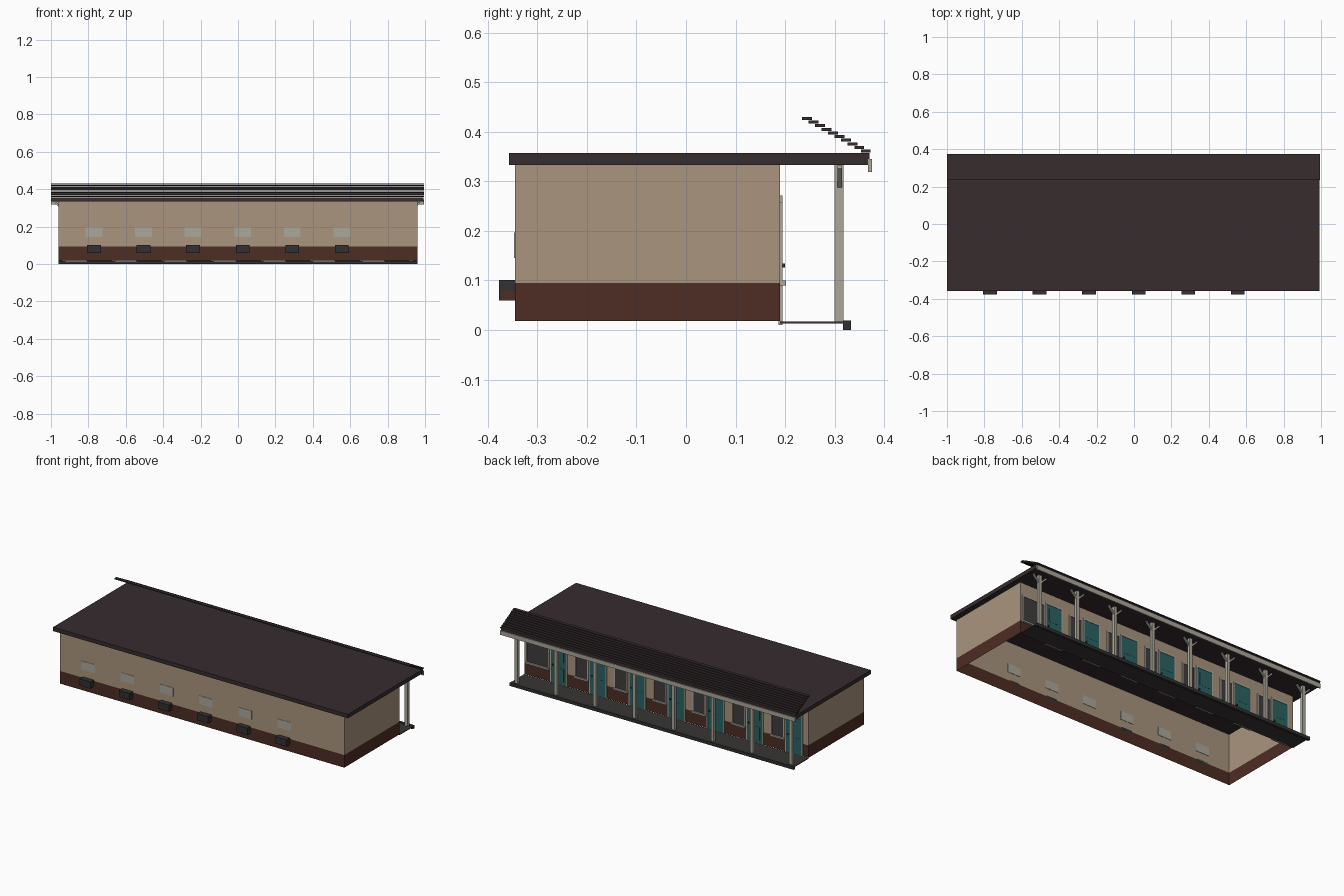
import bpy
import bmesh
import math

cube = bpy.data.objects.get("Cube")
if cube:
    bpy.data.objects.remove(cube, do_unlink=True)


def material(name, rgb):
    m = bpy.data.materials.new(name)
    m.use_nodes = True
    m.diffuse_color = (*rgb, 1)
    m.node_tree.nodes["Principled BSDF"].inputs["Base Color"].default_value = (*rgb, 1)
    return m


TAN = material("tan plaster", (0.40, 0.30, 0.21))
BRICK = material("brown brick", (0.075, 0.026, 0.017))
ROOF = material("dark brown roofing", (0.037, 0.025, 0.027))
TRIM = material("pale trim", (0.41, 0.39, 0.33))
TEAL = material("teal door paint", (0.024, 0.125, 0.125))
DARK = material("charcoal metal", (0.032, 0.030, 0.031))
GLASS = material("dark glass", (0.050, 0.045, 0.045))
PAVING = material("dark paving", (0.040, 0.034, 0.035))


def box(name, x, y, z, mat, open_ends=False, tilt=0):
    """Box from (low, high) ranges, optionally without top and bottom."""
    bm = bmesh.new()
    bmesh.ops.create_cube(bm, size=1)
    bmesh.ops.scale(bm, vec=(x[1] - x[0], y[1] - y[0], z[1] - z[0]), verts=bm.verts)
    if open_ends:
        ends = [f for f in bm.faces if abs(f.normal.z) > 0.5]
        bmesh.ops.delete(bm, geom=ends, context='FACES')
    mesh = bpy.data.meshes.new(name)
    bm.to_mesh(mesh)
    bm.free()
    mesh.materials.append(mat)
    obj = bpy.data.objects.new(name, mesh)
    obj.location = [(r[0] + r[1]) / 2 for r in (x, y, z)]
    obj.rotation_euler.y = tilt
    bpy.context.collection.objects.link(obj)
    return obj


def span(centre, width):
    return (centre - width / 2, centre + width / 2)


PITCH = 0.265
FRONT, BACK = -0.345, 0.19

# Hollow building shell and flat roof
box("brick_base", (-0.96, 0.96), (FRONT, BACK), (0.018, 0.095), BRICK, True)
box("plaster_walls", (-0.96, 0.96), (FRONT, BACK), (0.095, 0.333), TAN, True)
box("flat_roof", (-1, 0.993), (-0.357, 0.37), (0.333, 0.357), ROOF)

# Sloping canopy of overlapping boards, with gutter
for i in range(10):
    y = 0.244 + i * 0.0132
    box("canopy_board", (-1, 0.995), span(y, 0.02), span(0.427 - i * 0.0073, 0.006), ROOF)
box("gutter", (-1, 0.995), (0.367, 0.375), (0.319, 0.345), TRIM)

# Porch floor and curb
box("porch_floor", (-0.96, 0.96), (BACK, 0.32), (0.013, 0.017), PAVING)
box("curb", (-0.96, 0.96), (0.317, 0.333), (0.0, 0.019), DARK)

# Small front windows and wall coolers
for i in range(6):
    x = -0.77 + i * PITCH
    box("front_window", span(x, 0.09), span(FRONT, 0.004), (0.145, 0.197), TRIM)
    box("cooler_top", span(x, 0.074), (-0.375, FRONT), (0.08, 0.101), DARK)
    box("cooler_bottom", span(x, 0.074), (-0.373, FRONT), (0.06, 0.08), BRICK)
    box("cooler_grille", span(x, 0.074), (-0.377, -0.373), (0.06, 0.101), DARK)

# Porch posts with paired diagonal braces
for i in range(8):
    x = 0.925 - i * PITCH
    box("porch_post", span(x, 0.02), (0.3, 0.318), (0.017, 0.333), TRIM)
    for side in (-1, 1):
        box("post_brace", span(x + side * 0.024, 0.009), span(0.31, 0.009),
            span(0.308, 0.06), TRIM, tilt=side * math.radians(45))


def window(left, right):
    x, z = (left, right), (0.1, 0.258)
    box("room_window_glass", x, (BACK - 0.001, BACK + 0.002), z, GLASS)
    for edge in x:
        box("window_side_frame", span(edge, 0.008), (BACK, BACK + 0.005), z, TRIM)
    box("window_top_frame", (left - 0.004, right + 0.004), (BACK, BACK + 0.005), (0.25, 0.258), TRIM)
    box("window_sill", (left - 0.006, right + 0.006), (BACK, BACK + 0.012), (0.09, 0.1), TRIM)


# Room doors and windows along the porch
for i in range(7):
    x = 0.725 - i * PITCH
    box("door", span(x, 0.104), (BACK, BACK + 0.004), (0.018, 0.262), TEAL)
    for z in (0.08, 0.2):
        box("door_panel", span(x, 0.07), (BACK, BACK + 0.005), span(z, 0.08), TEAL)
    for side in (-1, 1):
        box("door_side_frame", span(x + side * 0.055, 0.007), (BACK, BACK + 0.005), (0.01, 0.272), TRIM)
    box("door_top_frame", span(x, 0.117), (BACK, BACK + 0.005), (0.263, 0.272), TRIM)
    box("door_threshold", span(x, 0.117), (BACK - 0.003, BACK + 0.005), (0.01, 0.018), TRIM)
    box("door_knob", span(x + 0.04, 0.008), (BACK, BACK + 0.01), span(0.13, 0.008), DARK)
    window(x + 0.068, x + (0.22 if i == 0 else 0.153))
